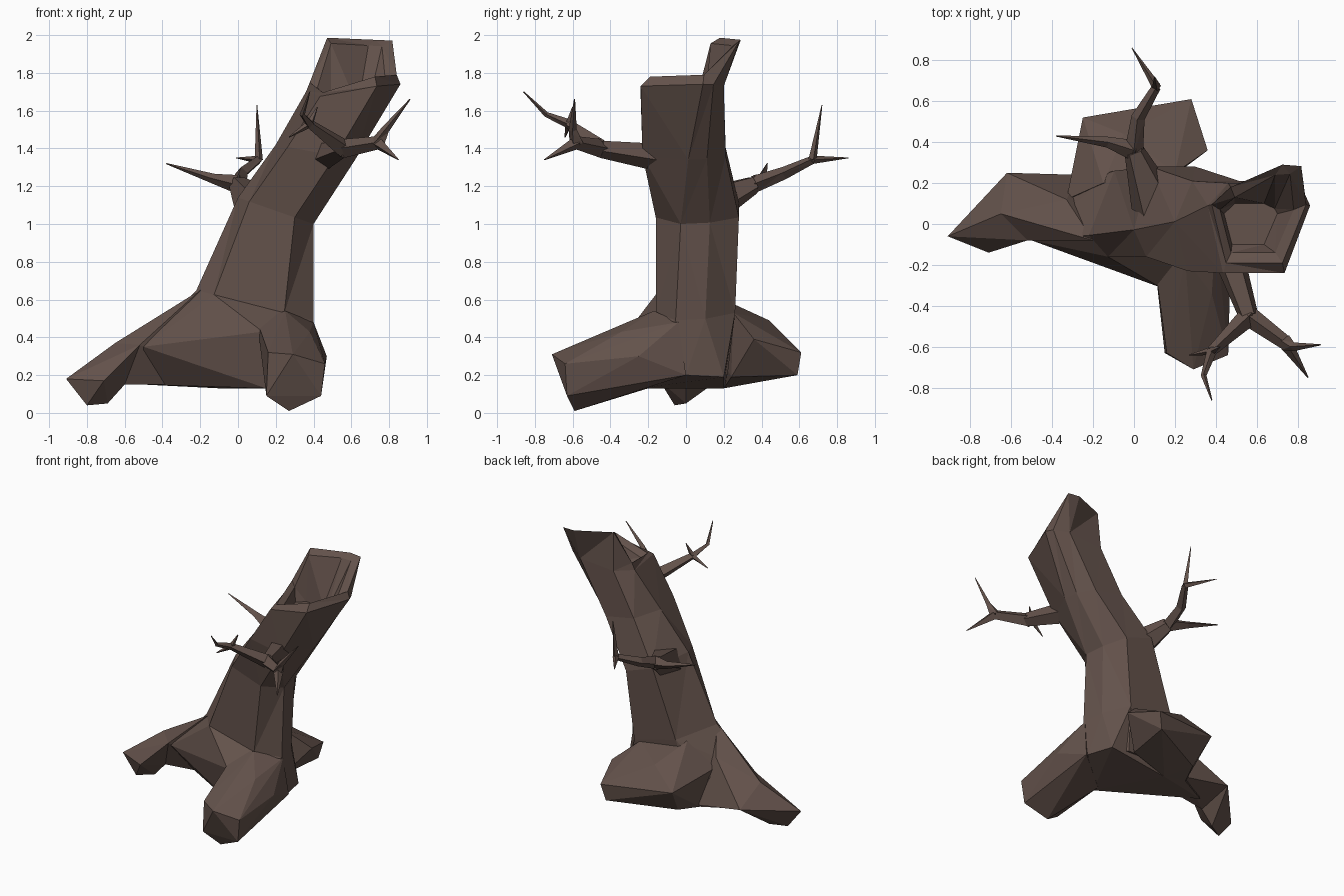
import bpy
import bmesh
from math import cos, sin, tau
from mathutils import Vector

cube = bpy.data.objects.get("Cube")
if cube:
    bpy.data.objects.remove(cube)

# One bark colour for the whole tree
bark = bpy.data.materials.new("bark_brown")
bark.use_nodes = True
colour = (0.125, 0.084, 0.07, 1)
bark.diffuse_color = colour
shader = bark.node_tree.nodes["Principled BSDF"]
shader.inputs["Base Color"].default_value = colour
shader.inputs["Roughness"].default_value = 0.9


def finish(name, bm):
    """Turn a bmesh into a flat shaded bark object."""
    bmesh.ops.triangulate(bm, faces=bm.faces[:])
    bmesh.ops.recalc_face_normals(bm, faces=bm.faces[:])
    mesh = bpy.data.meshes.new(name)
    bm.to_mesh(mesh)
    bm.free()
    mesh.materials.append(bark)
    obj = bpy.data.objects.new(name, mesh)
    bpy.context.collection.objects.link(obj)


def hull(name, points):
    """Faceted lump wrapped around a few corner points."""
    bm = bmesh.new()
    for point in points:
        bm.verts.new(point)
    bmesh.ops.convex_hull(bm, input=bm.verts[:])
    loose = [vert for vert in bm.verts if not vert.link_faces]
    bmesh.ops.delete(bm, geom=loose, context="VERTS")
    finish(name, bm)


def skin(bm, rings):
    """Bridge successive rings with quads and close both ends."""
    loops = [[bm.verts.new(point) for point in ring] for ring in rings]
    for lower, upper in zip(loops, loops[1:]):
        for i in range(len(lower)):
            j = (i + 1) % len(lower)
            bm.faces.new((lower[i], lower[j], upper[j], upper[i]))
    bm.faces.new(loops[0])
    bm.faces.new(loops[-1])


def limb(bm, path, start, end, sides=4):
    """Tapered branch following a path, with a corner on its underside."""
    path = [Vector(point) for point in path]
    last = len(path) - 1
    rings = []
    for i, point in enumerate(path):
        along = path[min(i + 1, last)] - path[max(i - 1, 0)]
        turn = along.to_track_quat("Z", "Y")
        radius = start + (end - start) * i / last
        angles = [tau * side / sides for side in range(sides)]
        rings.append([point + turn @ Vector((sin(a), -cos(a), 0)) * radius
                      for a in angles])
    skin(bm, rings)


def ring(x, y, z, width, depth, side, tilt=0, splinter=False):
    """Trunk section with its side corners at a given depth.

    A splinter lifts and twists the corners behind the side ones.
    """
    outline = [(-1, side), (-.7, -1), (.5, -1), (1, side),
               (.9, (1 + side) / 2), (.5, 1), (-.6, 1)]
    points = []
    for u, v in outline:
        point = Vector((x + width * u, y + depth * v, z + tilt * u))
        if splinter and v > side:
            point += Vector((0, .05 + .1 * u, .21 - .03 * u))
        points.append(point)
    return points


# Trunk: leaning outer rings, then the broken lip and the hollow
root_end = ring(.1, .04, .2, .26, .18, side=-.4)
foot = ring(.09, .05, .57, .31, .21, side=-.5, tilt=-.08)
waist = ring(.2, .06, 1.07, .2, .22, side=-.4, tilt=-.07)
chest = ring(.41, -.01, 1.38, .21, .22, side=.1, tilt=-.04)
shoulder = ring(.61, -.02, 1.72, .25, .22, side=.5, tilt=.02)
lip = ring(.61, 0, 1.77, .23, .19, side=.5, tilt=.02, splinter=True)
rim = ring(.6, 0, 1.74, .18, .14, side=.5, tilt=.02, splinter=True)
hollow = ring(.57, 0, 1.62, .13, .1, side=.5)
for section, drop in ((shoulder, .03), (lip, .06), (rim, .05)):
    section[1].z -= drop
bm = bmesh.new()
skin(bm, [root_end, foot, waist, chest, shoulder, lip, rim, hollow])
finish("trunk", bm)

# Flared base between the roots
hull("trunk_base", foot + [
    (-.5, -.08, .35), (-.5, .1, .15), (.13, -.31, .43), (.15, -.25, .13),
    (.41, 0, .2), (.36, .2, .19), (-.1, .2, .13), (-.27, .22, .15)])

# Long root on the right side, with its turned down toe
bend = [(-.65, .05, .37), (-.62, .25, .23), (-.52, -.08, .36), (-.6, 0, .15)]
hull("right_root", bend + [
    (-.27, .24, .17), (-.2, -.08, .65), (-.33, .12, .5), (0, .1, .15)])
hull("right_root_toe", bend + [
    (-.91, -.06, .18), (-.71, -.14, .17), (-.8, -.06, .04), (-.69, 0, .05)])

# Stubby front root
hull("front_root", [
    (.15, -.63, .09), (.27, -.59, .01), (.44, -.63, .09), (.46, -.64, .26),
    (.29, -.71, .31), (.16, -.63, .32), (.15, -.33, .43), (.38, -.34, .43),
    (.47, -.25, .3), (.42, 0, .2), (.15, -.2, .13), (.1, -.18, .49),
    (.25, -.17, .54), (.4, -.04, .48)])

# Broad back root
hull("back_root", [
    (-.25, .52, .36), (-.05, .44, .49), (.28, .61, .32), (.25, .59, .2),
    (.36, .36, .39), (.2, .24, .19), (-.2, .38, .17), (-.1, .2, .13),
    (-.27, .22, .15), (-.33, .12, .42), (.2, .25, .53), (-.15, .2, .6)])

# Front branch with its forks and twigs
fork = (.56, -.45, 1.4)
knee = (.38, -.62, 1.53)
split = (.74, -.58, 1.43)
bm = bmesh.new()
limb(bm, [(.46, -.15, 1.36), fork], .08, .05, sides=5)
limb(bm, [fork, knee], .05, .025)
limb(bm, [knee, (.34, -.74, 1.58), (.38, -.86, 1.7)], .025, .003)
limb(bm, [knee, (.27, -.64, 1.46)], .02, .003)
limb(bm, [knee, (.42, -.6, 1.62)], .02, .003)
limb(bm, [fork, split], .05, .035)
limb(bm, [split, (.78, -.6, 1.5), (.91, -.59, 1.66)], .04, .003)
limb(bm, [split, (.85, -.75, 1.34)], .035, .003)
finish("front_branch", bm)

# Back branch with its forks and twigs
fork = (0, .36, 1.21)
elbow = (.11, .67, 1.34)
bm = bmesh.new()
limb(bm, [(.1, .1, 1.09), fork], .12, .05, sides=5)
limb(bm, [fork, (-.13, .4, 1.24), (-.38, .43, 1.32)], .05, .003)
limb(bm, [fork, (.02, .52, 1.27), elbow], .045, .022)
limb(bm, [elbow, (.1, .72, 1.63)], .022, .002)
limb(bm, [elbow, (-.01, .86, 1.35)], .022, .002)
finish("back_branch", bm)
